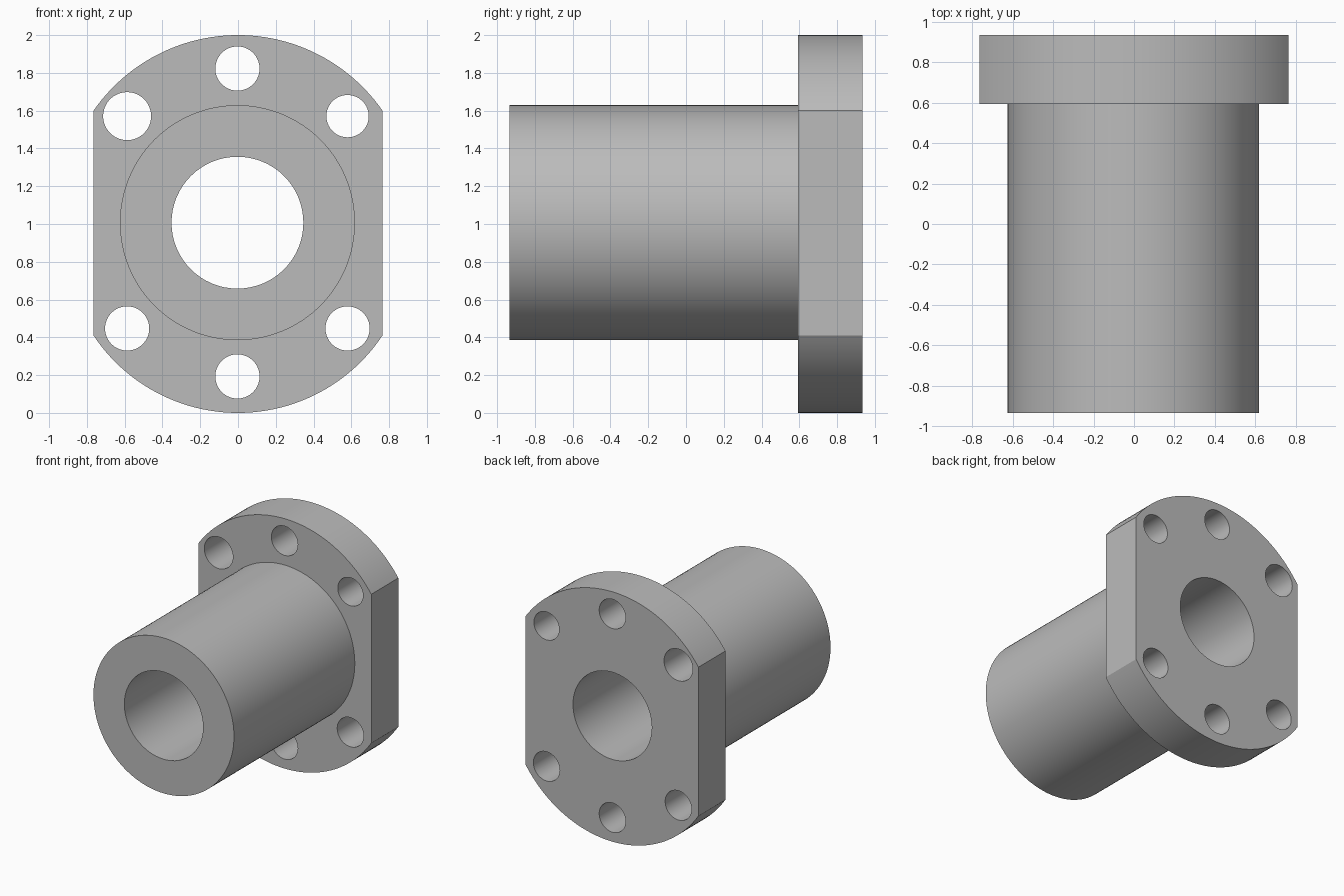
import bpy
import bmesh
from math import asin, cos, hypot, pi, sin

cube = bpy.data.objects.get("Cube")
if cube:
    bpy.data.objects.remove(cube, do_unlink=True)

FRONT, STEP, BACK = -0.935, 0.593, 0.935
AXIS_X, AXIS_Z = -0.003, 1.007
HALF_WIDTH = 0.765

steel = bpy.data.materials.new("grey_steel")
steel.use_nodes = True
colour = (0.5, 0.5, 0.5, 1)
steel.diffuse_color = colour
steel.node_tree.nodes["Principled BSDF"].inputs["Base Color"].default_value = colour


def prism(name, outline, y0, y1):
    """Extrude an (x, z) outline along y."""
    bm = bmesh.new()
    face = bm.faces.new([bm.verts.new((x, y0, z)) for x, z in outline])
    moved = bmesh.ops.extrude_face_region(bm, geom=[face], use_keep_orig=True)
    verts = [g for g in moved["geom"] if isinstance(g, bmesh.types.BMVert)]
    bmesh.ops.translate(bm, verts=verts, vec=(0, y1 - y0, 0))
    bmesh.ops.recalc_face_normals(bm, faces=bm.faces)
    mesh = bpy.data.meshes.new(name)
    bm.to_mesh(mesh)
    bm.free()
    mesh.materials.append(steel)
    obj = bpy.data.objects.new(name, mesh)
    bpy.context.collection.objects.link(obj)
    return obj


def circle(x, z, radius, sides):
    return [(x + radius * cos(2 * pi * i / sides), z + radius * sin(2 * pi * i / sides))
            for i in range(sides)]


def crown(edge_z, tip_z, steps=48):
    """Arc across the flange, from its right flat over the tip to its left flat."""
    rise = abs(tip_z - edge_z)
    side = 1 if tip_z > edge_z else -1
    radius = hypot(HALF_WIDTH, rise) ** 2 / (2 * rise)
    half = asin(HALF_WIDTH / radius)
    angles = [half * (2 * i / steps - 1) for i in range(steps + 1)]
    return [(radius * sin(a), tip_z - side * radius * (1 - cos(a))) for a in angles]


def combine(target, tool, operation):
    mod = target.modifiers.new(operation.title(), "BOOLEAN")
    mod.operation = operation
    mod.solver = "EXACT"
    mod.object = tool
    bpy.context.view_layer.objects.active = target
    bpy.ops.object.modifier_apply(modifier=mod.name)
    bpy.data.objects.remove(tool, do_unlink=True)


# Flange with two flat sides and curved top and bottom
outline = crown(0.41, 0.0) + crown(1.6, 2.0)[::-1]
body = prism("flanged_bushing", outline, STEP, BACK)

# Barrel, rooted inside the flange
barrel = prism("barrel", circle(AXIS_X, AXIS_Z, 0.622, 128), FRONT, 0.75)
combine(body, barrel, "UNION")

# Central bore and six bolt holes: x, z, radius
holes = [(AXIS_X, AXIS_Z, 0.349),
         (AXIS_X, 1.823, 0.117), (AXIS_X, 0.193, 0.117),
         (-0.587, 1.571, 0.127), (0.58, 1.571, 0.112),
         (-0.587, 0.447, 0.117), (0.58, 0.447, 0.117)]
for x, z, radius in holes:
    cutter = prism("hole_cutter", circle(x, z, radius, 64), FRONT - 0.1, BACK + 0.1)
    cutter.hide_render = True
    combine(body, cutter, "DIFFERENCE")

# Smooth walls, crisp rims
bpy.ops.object.select_all(action="DESELECT")
body.select_set(True)
bpy.context.view_layer.objects.active = body
bpy.ops.object.shade_smooth_by_angle(angle=pi / 6)
